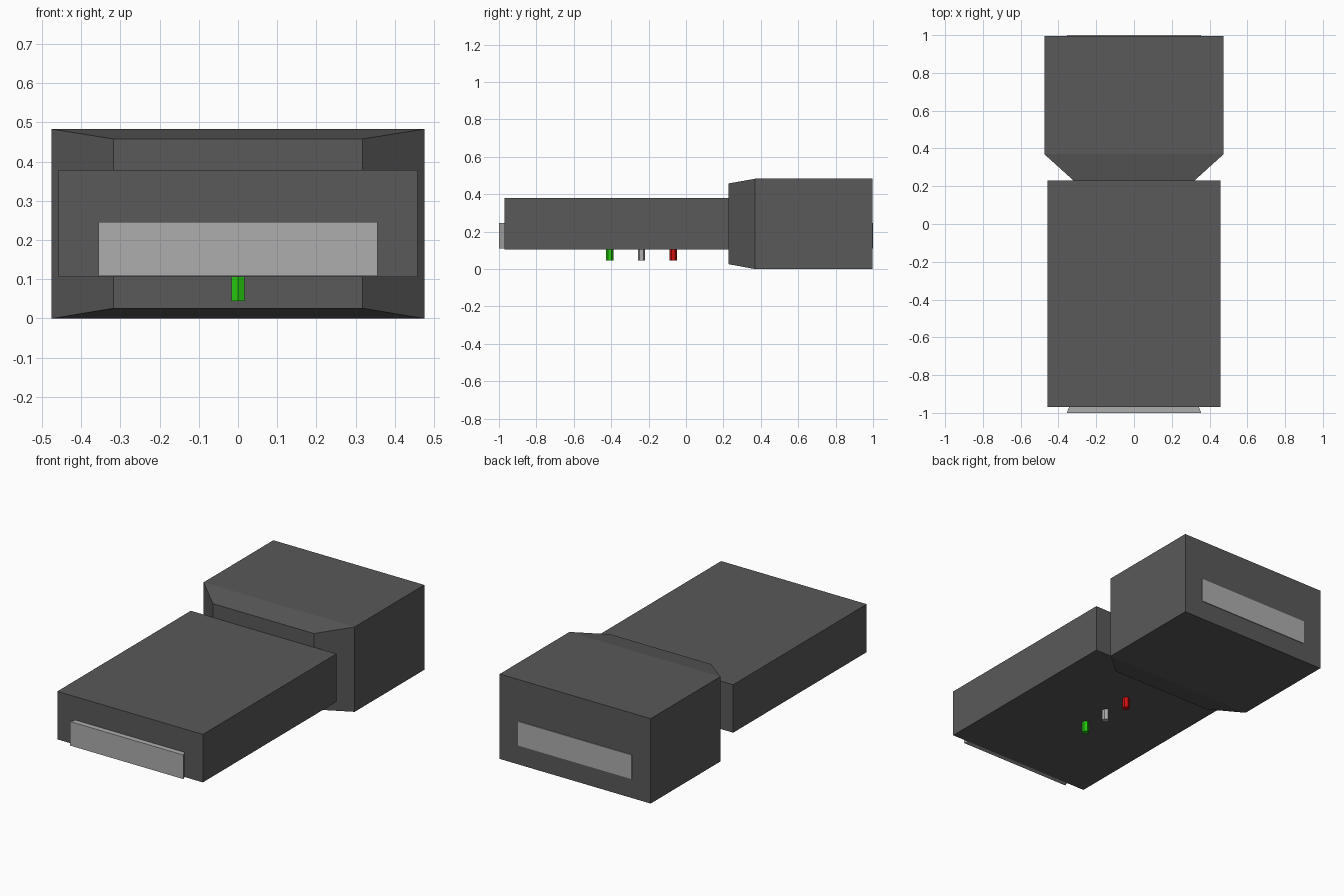
import bpy, bmesh

if "Cube" in bpy.data.objects:
    bpy.data.objects.remove(bpy.data.objects["Cube"])


def material(name, color):
    m = bpy.data.materials.new(name)
    m.diffuse_color = (*color, 1)
    m.use_nodes = True
    m.node_tree.nodes["Principled BSDF"].inputs["Base Color"].default_value = m.diffuse_color
    return m


dark = material("dark_casing", (0.1, 0.1, 0.1))
metal = material("light_metal", (0.42, 0.42, 0.42))
green = material("green", (0.02, 0.6, 0.005))
red = material("red", (0.65, 0.005, 0.005))


def loft(name, sections, mat):
    """Closed solid through rectangles (y, half_width, z_low, z_high)."""
    bm = bmesh.new()
    rings = [[bm.verts.new((x, y, z)) for x, z in
              ((-w, lo), (w, lo), (w, hi), (-w, hi))]
             for y, w, lo, hi in sections]
    for a, b in zip(rings, rings[1:]):
        for i in range(4):
            j = (i + 1) % 4
            bm.faces.new((a[i], a[j], b[j], b[i]))
    bm.faces.new(rings[0])
    bm.faces.new(rings[-1])
    bmesh.ops.recalc_face_normals(bm, faces=bm.faces)
    mesh = bpy.data.meshes.new(name)
    bm.to_mesh(mesh)
    bm.free()
    mesh.materials.append(mat)
    obj = bpy.data.objects.new(name, mesh)
    bpy.context.collection.objects.link(obj)
    return obj


# Thin front casing
loft("front_casing", [(-0.97, 0.458, 0.106, 0.379), (0.23, 0.458, 0.106, 0.379)], dark)

# Taller rear casing with a tapered neck
loft("rear_casing", [(0.228, 0.318, 0.026, 0.458), (0.37, 0.475, 0, 0.483),
                     (0.996, 0.475, 0, 0.483)], dark)

# Light plates at both ends
loft("front_plate", [(-1.0, 0.356, 0.109, 0.246), (-0.96, 0.34, 0.109, 0.246)], metal)
loft("rear_plate", [(0.98, 0.356, 0.109, 0.246), (1.0, 0.356, 0.109, 0.246)], metal)

# Hexagonal pins under the front casing
for name, y, mat in (("green_pin", -0.408, green), ("metal_pin", -0.238, metal),
                     ("red_pin", -0.068, red)):
    bpy.ops.mesh.primitive_cylinder_add(vertices=6, radius=0.0195, depth=0.07,
                                        location=(0, y, 0.08))
    pin = bpy.context.object
    pin.name = name
    pin.data.materials.append(mat)
